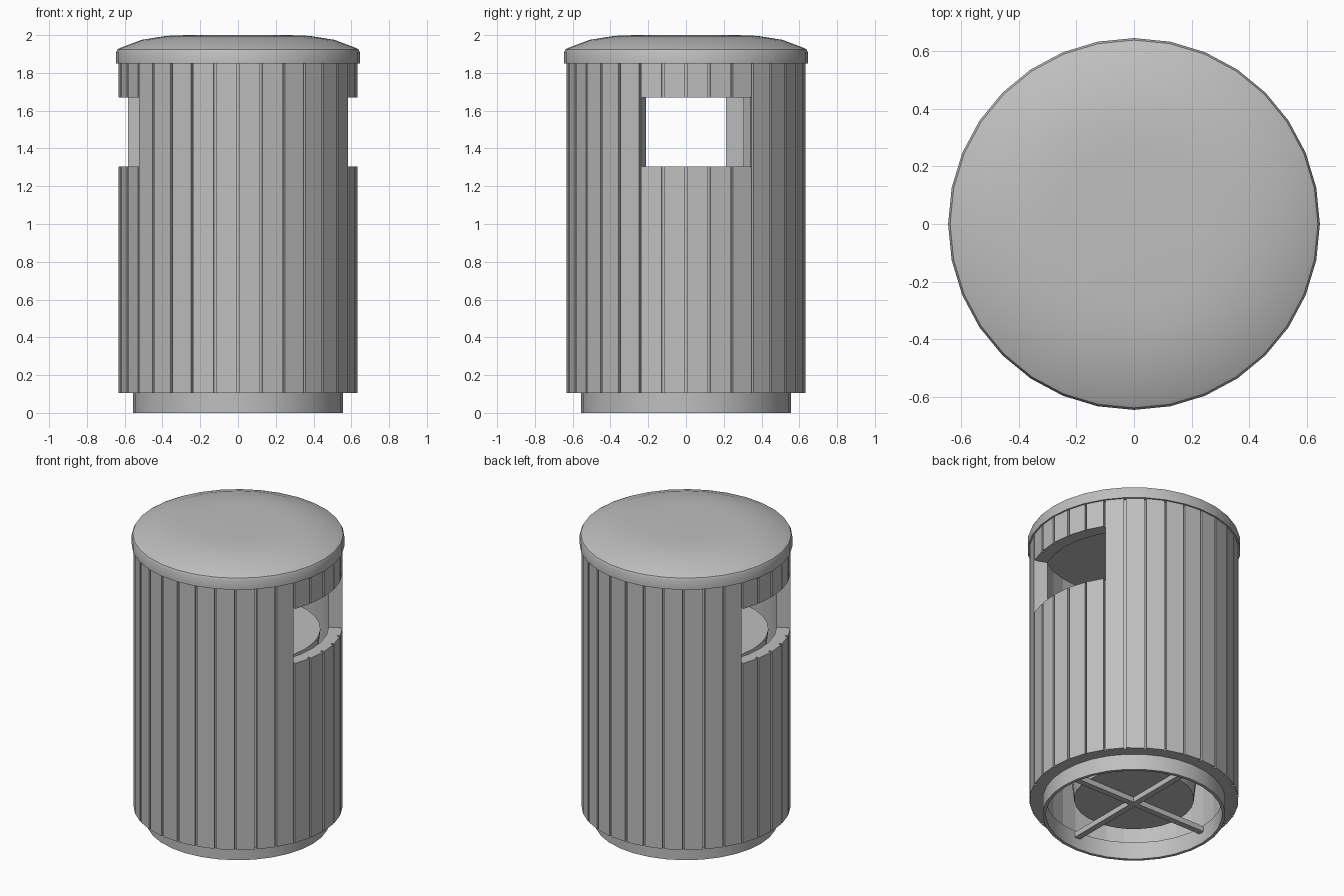
import bpy, bmesh, math

cube = bpy.data.objects.get("Cube")
if cube:
    bpy.data.objects.remove(cube, do_unlink=True)

GREY = 0.52
metal = bpy.data.materials.new("light_grey")
metal.use_nodes = True
metal.diffuse_color = (GREY, GREY, GREY, 1)
metal.node_tree.nodes["Principled BSDF"].inputs["Base Color"].default_value = (GREY, GREY, GREY, 1)

SIDES = 32
STEP = math.tau / SIDES


def finish(name, bm, smooth=None):
    bmesh.ops.remove_doubles(bm, verts=bm.verts[:], dist=0.0001)
    bmesh.ops.recalc_face_normals(bm, faces=bm.faces[:])
    mesh = bpy.data.meshes.new(name)
    bm.to_mesh(mesh)
    bm.free()
    obj = bpy.data.objects.new(name, mesh)
    mesh.materials.append(metal)
    bpy.context.scene.collection.objects.link(obj)
    if smooth:
        bpy.ops.object.select_all(action='DESELECT')
        obj.select_set(True)
        bpy.context.view_layer.objects.active = obj
        bpy.ops.object.shade_smooth_by_angle(angle=math.radians(smooth))
    return obj


def polar(r, a, z):
    return (r * math.cos(a), r * math.sin(a), z)


def lathe(name, profile, closed=False, smooth=30):
    """Spin (radius, height) points around z; open profiles get end caps."""
    bm = bmesh.new()
    rings = [[bm.verts.new(polar(r, i * STEP, z)) for i in range(SIDES)] for r, z in profile]
    pairs = list(zip(rings, rings[1:]))
    if closed:
        pairs.append((rings[-1], rings[0]))
    else:
        bm.faces.new(rings[0])
        bm.faces.new(rings[-1])
    for low, high in pairs:
        for i in range(SIDES):
            j = (i + 1) % SIDES
            bm.faces.new((low[i], low[j], high[j], high[i]))
    return finish(name, bm, smooth)


# Slatted shell: a ring of grooved wedges in three height bands,
# with two opposite openings in the middle band
INNER, GROOVE, OUTER = 0.55, 0.615, 0.634
HALF, EDGE = STEP / 2, STEP / 2 * 0.9
LEVELS = (0.105, 1.305, 1.67, 1.85)
OPEN = {(k + turn) % SIDES for k in range(-2, 3) for turn in (0, SIDES // 2)}
SECTION = [(INNER, -HALF), (GROOVE, -HALF), (GROOVE, -EDGE), (OUTER, -EDGE),
           (OUTER, EDGE), (GROOVE, EDGE), (GROOVE, HALF), (INNER, HALF)]


def solid(k, band):
    return 0 <= band <= 2 and not (band == 1 and k % SIDES in OPEN)


bm = bmesh.new()
for k in range(SIDES):
    mid = (k + 0.5) * STEP
    for band in range(3):
        if not solid(k, band):
            continue
        low, high = [[bm.verts.new(polar(r, mid + a, z)) for r, a in SECTION]
                     for z in LEVELS[band:band + 2]]
        for i in range(len(SECTION)):
            if (i == 0 and solid(k - 1, band)) or (i == 6 and solid(k + 1, band)):
                continue  # joined to the neighbouring wedge
            j = (i + 1) % len(SECTION)
            bm.faces.new((low[i], low[j], high[j], high[i]))
        if not solid(k, band - 1):
            bm.faces.new(low)
        if not solid(k, band + 1):
            bm.faces.new(high)
finish("slatted_shell", bm)

# Domed lid with a rolled edge
lathe("domed_lid", [(0.645, 1.85), (0.645, 1.91), (0.638, 1.925), (0.625, 1.932),
                    (0.51, 1.975), (0.38, 1.996), (0.27, 2.0)])

# Base ring under the shell
lathe("base_ring", [(0.555, 0), (0.555, 0.115), (0.535, 0.115), (0.535, 0)], closed=True)

# Tapered inner container
lathe("inner_container", [(0.363, 0.11), (0.5, 1.29)])

# Crossed support bars inside the base
for name, size in (("support_bar_side", (1.08, 0.04, 0.035)),
                   ("support_bar_front", (0.04, 1.08, 0.035))):
    bm = bmesh.new()
    bmesh.ops.create_cube(bm, size=1)
    bmesh.ops.scale(bm, vec=size, verts=bm.verts[:])
    bmesh.ops.translate(bm, vec=(0, 0, 0.09), verts=bm.verts[:])
    finish(name, bm)
